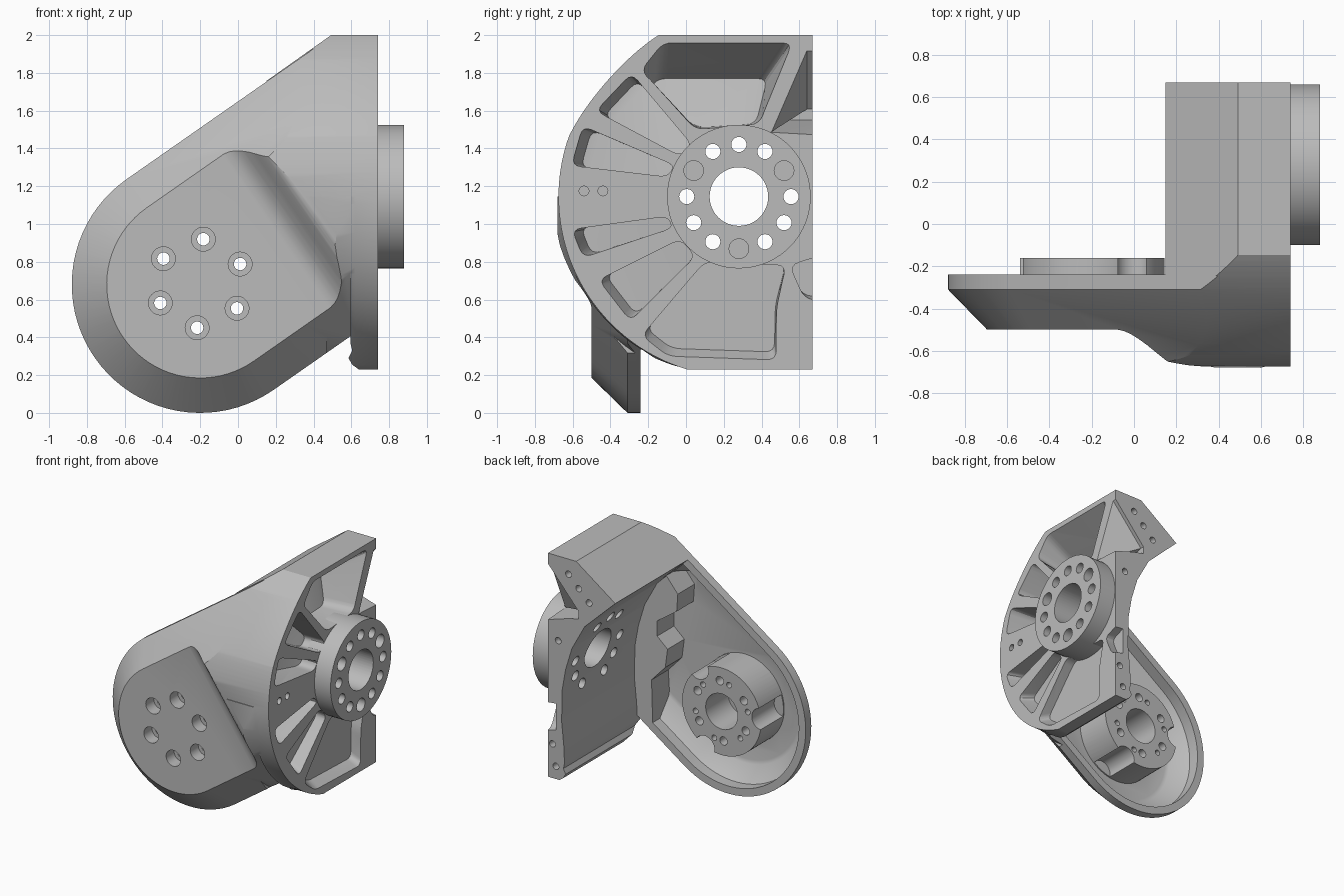
import bpy, bmesh, math
from math import sin, cos, radians, tau
from mathutils import Vector

if "Cube" in bpy.data.objects:
    bpy.data.objects.remove(bpy.data.objects["Cube"])

grey = bpy.data.materials.new("machined_grey")
grey.use_nodes = True
COLOUR = (0.5, 0.5, 0.5, 1)
grey.diffuse_color = COLOUR
grey.node_tree.nodes["Principled BSDF"].inputs["Base Color"].default_value = COLOUR


def loft(name, rings):
    """Closed solid through rings of equal point count."""
    bm = bmesh.new()
    rows = [[bm.verts.new(p) for p in ring] for ring in rings]
    n = len(rows[0])
    for a, b in zip(rows, rows[1:]):
        for i in range(n):
            bm.faces.new((a[i], a[(i + 1) % n], b[(i + 1) % n], b[i]))
    bm.faces.new(rows[0])
    bm.faces.new(rows[-1])
    bmesh.ops.recalc_face_normals(bm, faces=bm.faces)
    bmesh.ops.triangulate(bm, faces=bm.faces)
    mesh = bpy.data.meshes.new(name)
    bm.to_mesh(mesh)
    bm.free()
    mesh.materials.append(grey)
    obj = bpy.data.objects.new(name, mesh)
    bpy.context.collection.objects.link(obj)
    return obj


def along_y(name, pts, lo, hi):
    return loft(name, [[(x, y, z) for x, z in pts] for y in (lo, hi)])


def along_x(name, pts, lo, hi):
    return loft(name, [[(x, y, z) for y, z in pts] for x in (lo, hi)])


def circle(a, b, r, n=32):
    return [(a + r * cos(tau * i / n), b + r * sin(tau * i / n)) for i in range(n)]


def combine(target, tool, op="DIFFERENCE"):
    mod = target.modifiers.new("bool", "BOOLEAN")
    mod.operation, mod.solver, mod.object = op, "EXACT", tool
    bpy.context.view_layer.objects.active = target
    bpy.ops.object.modifier_apply(modifier=mod.name)
    bpy.data.objects.remove(tool)


# Arm outline: round end with two parallel tangent sides
CX, CZ, R = -0.2, 0.68, 0.68
SLOPE = radians(34.9)


def outline(inset, end):
    arc = []
    for i in range(41):
        a = SLOPE - math.pi / 2 - math.pi * i / 40
        arc.append((CX + (R - inset) * cos(a), CZ + (R - inset) * sin(a)))
    return arc + end(arc[-1], arc[0])


def slide(p, x):
    return (x, p[1] + (x - p[0]) * math.tan(SLOPE))


def block_end(top, low):
    return [slide(top, 0.74), slide(low, 0.74)]


def bowl_end(top, low):
    return [slide(top, 0.2), (0.34, 1.58), (0.24, 1.46), (0.25, 1.32), (0.42, 1.2),
            (0.42, 1.08), (0.33, 1.0), (0.35, 0.85), (0.47, 0.72), slide(low, 0.46)]


def tapered(name, end, steps):
    return loft(name, [[(x, y, z) for x, z in outline(d, end)] for y, d in steps])


# Arm and side housing: chamfered outline with a blended ramp on the front
HY, HZ = 0.28, 1.145
housing = tapered("bracket_body", block_end, [(-0.24, 0), (-0.31, 0), (-0.69, 0.37)])
ramp = [(-1.2, -0.5), (0.72, -0.5), (0.75, -0.506), (0.78, -0.52), (0.81, -0.543), (0.84, -0.573),
        (0.87, -0.61), (0.9, -0.645), (0.93, -0.668), (0.97, -0.68), (2.4, -0.68), (2.4, 0), (-1.2, 0)]
c, s = cos(SLOPE), sin(SLOPE)
combine(housing, loft("ramp", [[(c * u - s * v, y, s * u + c * v) for u, y in ramp]
                               for v in (-3, 3)]), "INTERSECT")
# Slanted roof and thin back plate
roof = [(0.15, 1.757), (0.493, 2), (0.74, 2), (0.74, 0.23), (0.64, 0.23), (0.605, 0.255),
        (0.585, 0.29), (0.605, 0.33), (0.595, 0.37), (0.6, 0.5), (0.62, 0.7), (0.615, 0.95), (0.585, 1.12),
        (0.53, 1.3), (0.42, 1.5)]
combine(housing, along_y("roof", roof, -0.245, 0.67), "UNION")
combine(housing, along_y("side_plate", roof[2:9] + [(0.6, 2)], -0.7, -0.24), "UNION")


# Round off the side housing: upper half all along, lower half only beside the arm
def disc(start, end, grow=1.0):
    pts = []
    for i in range(33):
        a = start + (end - start) * i / 32
        flat = 0.027 * sin(math.pi * (a - 116.5) / 44) if a < 160.5 else 0
        r = (0.955 - flat) * grow
        pts.append((HY + r * cos(radians(a)), HZ + r * sin(radians(a))))
    return pts


combine(housing, along_x("upper_trim", disc(116.5, 180) + [(-1.5, HZ), (-1.5, 2.5), (2, 2.5), (2, 2)], -1, 1))
lower_end = [(2, 0.229), (2, -1), (-1.5, -1), (-1.5, HZ)]
combine(housing, loft("lower_trim", [[(x, y, z) for y, z in disc(180, 253.5, grow) + lower_end]
                                     for x, grow in ((0.47, 1.04), (0.62, 1), (1, 1))]))
combine(housing, tapered("bowl", bowl_end, [(-0.2, 0.06), (-0.33, 0.06), (-0.44, 0.17), (-0.45, 0.2)]))

# Motor seat inside the bowl, scalloped, with blind bore
seat = along_y("motor_seat", circle(CX, CZ, 0.345, 72), -0.47, -0.16)
for a in (55, 175, 295):
    a = radians(a)
    pts = circle(CX + 0.35 * cos(a), CZ + 0.35 * sin(a), 0.085)
    combine(seat, along_y("scallop", pts, -0.44, 0))
combine(housing, seat, "UNION")
combine(housing, along_y("seat_bore", circle(CX, CZ, 0.14, 48), -0.44, 0))
for i in range(6):
    a = radians(26 + 60 * i)
    x, z = CX + 0.235 * cos(a), CZ + 0.005 + 0.235 * sin(a)
    combine(housing, along_y("screw_hole", circle(x, z, 0.033, 24), -0.6, 0))
    combine(housing, along_y("screw_recess", circle(x, z, 0.063, 32), -0.6, -0.4))
    a += radians(20)
    pts = circle(CX + 0.235 * cos(a), CZ + 0.235 * sin(a), 0.022, 16)
    combine(housing, along_y("seat_hole", pts, -0.24, 0))

# Hub with bore and ring of bolt holes, carried on through the housing
hub = along_x("hub", circle(HY, HZ, 0.38, 72), 0.63, 0.88)
for part in (housing, hub):
    combine(part, along_x("bore", circle(HY, HZ, 0.155, 48), 0.2, 1))
for i in range(12):
    a = tau * i / 12
    y, z = HY + 0.276 * cos(a), HZ + 0.276 * sin(a)
    if i in (1, 5, 9):
        combine(hub, along_x("blind_hole", circle(y, z, 0.052, 24), 0.76, 1))
    else:
        for part in (housing, hub):
            combine(part, along_x("bolt_hole", circle(y, z, 0.04, 24), 0.2, 1))
for y in (-0.54, -0.44):
    combine(housing, along_x("pin_hole", circle(y, 1.175, 0.026, 16), 0.66, 0.8))

# Fixing holes in the back edges
for x, z in [(0.56, 1.88), (0.47, 1.79), (0.38, 1.7), (0.65, 1.33), (0.7, 0.5), (0.67, 0.33)]:
    combine(housing, along_y("edge_hole", circle(x, z, 0.026, 16), 0.6, 0.8))


# Radial pockets in the side: rim points, depth far from the hub, depth near it
def rounded(pts, r=0.05):
    out = []
    for i, p in enumerate(pts):
        p = Vector(p)
        ends = [Vector(pts[i - 1]) - p, Vector(pts[(i + 1) % len(pts)]) - p]
        a, b = [p + e.normalized() * min(r, e.length * 0.4) for e in ends]
        out += [a * (1 - t) ** 2 + p * 2 * t * (1 - t) + b * t * t for t in (0, 0.25, 0.5, 0.75, 1)]
    return out


def reach(p):
    return min(1, max(0, (math.hypot(p[0] - HY, p[1] - HZ) - 0.38) / 0.4))


def pocket(rim, floor, far, near):
    deep = [(near + (far - near) * reach(p), p[0], p[1]) for p in rounded(floor)]
    combine(housing, loft("pocket", [[(0.76, y, z) for y, z in rounded(rim)], deep]))


pockets = [
    ([(-0.48, 1.6), (-0.29, 1.8), (0.03, 1.42), (-0.03, 1.36)], 0.42, 0.57),
    ([(-0.61, 1.31), (-0.55, 1.52), (-0.06, 1.31), (-0.1, 1.25)], 0.47, 0.61),
    ([(-0.61, 0.97), (-0.55, 0.82), (-0.07, 0.98), (-0.1, 1.04)], 0.57, 0.66),
    ([(-0.47, 0.7), (-0.3, 0.48), (0.05, 0.83), (-0.03, 0.92)], 0.63, 0.66),
    ([(-0.24, 0.4), (-0.1, 0.29), (0.48, 0.27), (0.48, 0.55), (0.53, 0.78), (0.1, 0.8)], 0.66, 0.66),
    ([(0.55, 0.78), (0.63, 0.6), (0.78, 0.58), (0.78, 0.85)], 0.67, 0.67),
]
for rim, far, near in pockets:
    floor = [(HY + (y - HY) * k, HZ + (z - HZ) * k) for y, z in rim
             for k in [1 - 0.06 * reach((y, z))]]
    pocket(rim, floor, far, near)
# Deep top pocket with a sloping ceiling
pocket([(-0.24, 1.82), (-0.12, 1.97), (0.57, 1.97), (0.39, 1.53), (0.05, 1.5)],
       [(-0.2, 1.7), (-0.15, 1.77), (0.43, 1.77), (0.37, 1.53), (0.06, 1.51)], 0.37, 0.5)
# Corner pocket open to the back
corner = [(0.44, 1.48), (0.8, 1.46), (0.8, 1.94), (0.64, 1.94)]
combine(housing, loft("corner_pocket", [[(0.76, y, z) for y, z in corner],
                                        [(0.47, y, 1.55 + (z - 1.46) * 0.12) for y, z in corner]]))

for part in (housing, hub):
    bpy.ops.object.select_all(action="DESELECT")
    part.select_set(True)
    bpy.context.view_layer.objects.active = part
    bpy.ops.object.shade_smooth_by_angle(angle=radians(28))
